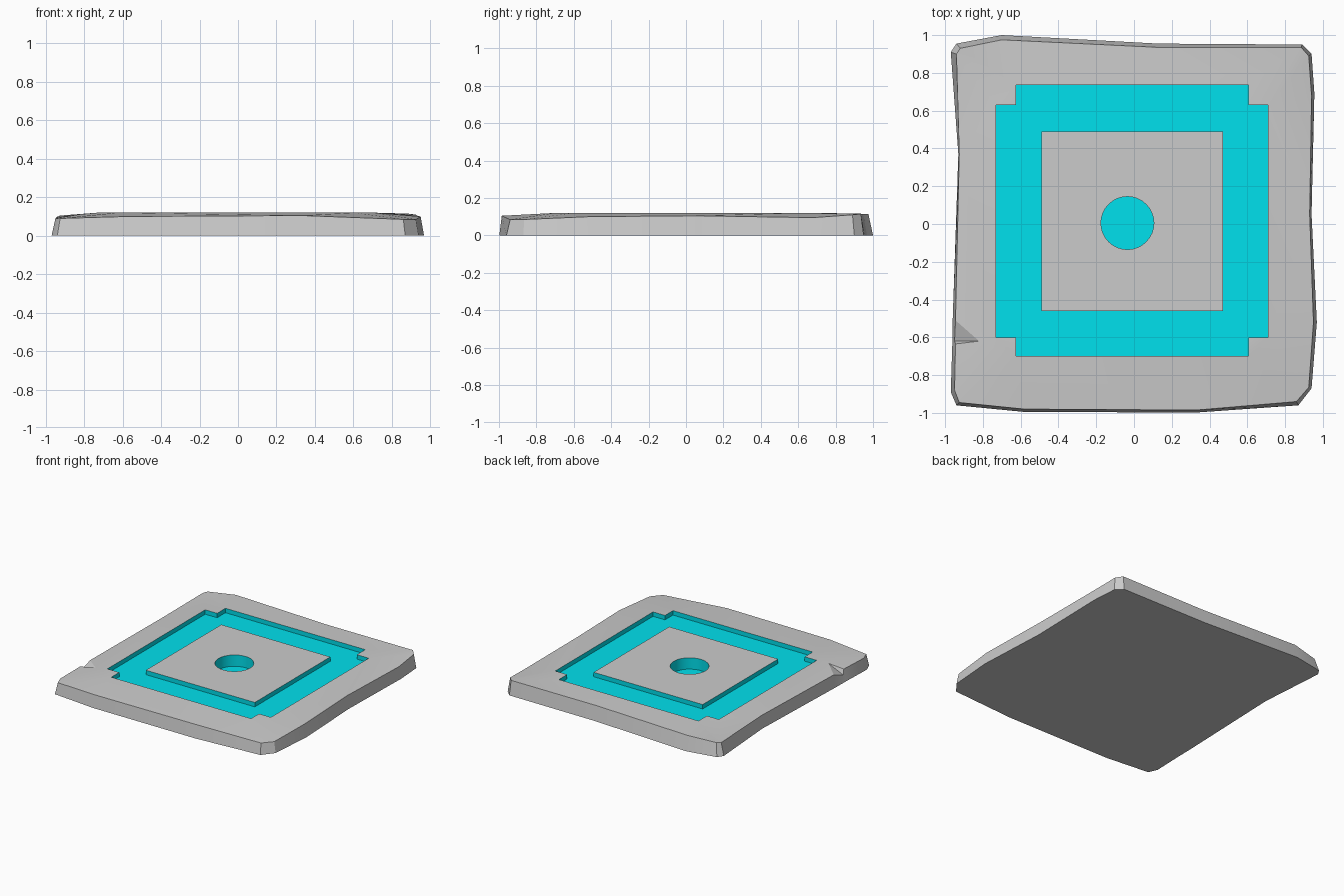
import bpy, bmesh, math

if "Cube" in bpy.data.objects:
    bpy.data.objects.remove(bpy.data.objects["Cube"])

teal = bpy.data.materials.new("teal_inlay")
teal.diffuse_color = (0.0, 0.75, 0.85, 1)
teal.use_nodes = True
teal.node_tree.nodes["Principled BSDF"].inputs["Base Color"].default_value = teal.diffuse_color


def loop(bm, pts):
    return [bm.verts.new(p) for p in pts]


def ring_edges(bm, vs):
    return [bm.edges.get((a, b)) or bm.edges.new((a, b))
            for a, b in zip(vs, vs[1:] + vs[:1])]


def bridge(bm, lo, hi):
    for i in range(len(lo)):
        j = (i + 1) % len(lo)
        bm.faces.new((lo[i], lo[j], hi[j], hi[i]))


def fill_between(bm, outer, inner):
    bmesh.ops.triangle_fill(bm, use_beauty=True, normal=(0, 0, 1),
                            edges=ring_edges(bm, outer) + ring_edges(bm, inner))


def finish(bm, name, mat=None):
    bmesh.ops.recalc_face_normals(bm, faces=bm.faces[:])
    # the highest horizontal face must look up
    flat = [f for f in bm.faces if abs(f.normal.z) > 0.9]
    if max(flat, key=lambda f: f.calc_center_median().z).normal.z < 0:
        bmesh.ops.reverse_faces(bm, faces=bm.faces[:])
    me = bpy.data.meshes.new(name)
    bm.to_mesh(me)
    bm.free()
    ob = bpy.data.objects.new(name, me)
    bpy.context.collection.objects.link(ob)
    if mat:
        me.materials.append(mat)
    bpy.ops.object.select_all(action='DESELECT')
    ob.select_set(True)
    bpy.context.view_layer.objects.active = ob
    bpy.ops.object.shade_smooth_by_angle(angle=math.radians(25))


def at(pts, z):
    return [(x, y, z) for x, y in pts]


TOP, FLOOR, HOLE = 0.12, 0.085, 0.03

# Plan shapes: notched channel outline, square plate, round hole
x0, x1, x2, x3 = -0.73, -0.625, 0.605, 0.71
y0, y1, y2, y3 = -0.70, -0.60, 0.63, 0.735
channel = [(x0, y1), (x0, y2), (x1, y2), (x1, y3), (x2, y3), (x2, y2),
           (x3, y2), (x3, y1), (x2, y1), (x2, y0), (x1, y0), (x1, y1)]
plate = [(-0.49, -0.46), (-0.49, 0.49), (0.47, 0.49), (0.47, -0.46)]
hole = [(-0.035 + 0.14 * math.cos(i * math.tau / 32),
         0.005 + 0.14 * math.sin(i * math.tau / 32)) for i in range(32)]

# Worn slab: foot x, y then rim x, y, z
edge = [
    (-0.97, 0.91, -0.94, 0.90, 0.095), (-0.94, 0.955, -0.92, 0.93, 0.10),
    (-0.70, 1.0, -0.70, 0.975, 0.115), (0.13, 0.955, 0.13, 0.935, 0.115),
    (0.89, 0.95, 0.885, 0.935, 0.115), (0.94, 0.90, 0.925, 0.89, 0.11),
    (0.955, 0.69, 0.94, 0.68, 0.095), (0.94, 0.05, 0.93, 0.05, 0.105),
    (0.968, -0.52, 0.95, -0.52, 0.10), (0.94, -0.87, 0.925, -0.865, 0.085),
    (0.87, -0.96, 0.86, -0.94, 0.085), (0.33, -0.998, 0.33, -0.985, 0.105),
    (-0.58, -0.995, -0.58, -0.98, 0.10), (-0.94, -0.96, -0.925, -0.945, 0.09),
    (-0.97, -0.89, -0.95, -0.88, 0.09), (-0.962, -0.64, -0.945, -0.635, 0.095),
    (-0.962, -0.625, -0.95, -0.62, 0.055), (-0.96, -0.51, -0.945, -0.51, 0.097),
    (-0.93, 0.37, -0.925, 0.37, 0.105)]
bm = bmesh.new()
foot = loop(bm, [(a, b, 0) for a, b, *_ in edge])
rim = loop(bm, [e[2:] for e in edge])
bm.faces.new(foot)
bridge(bm, foot, rim)
# Chip in the left edge: vertex 16 is its low point
apex = bm.verts.new((-0.82, -0.62, 0.112))
bm.faces.new((rim[15], rim[16], apex))
bm.faces.new((rim[16], rim[17], apex))
fill_between(bm, rim[:16] + [apex] + rim[17:], loop(bm, at(channel, TOP)))
finish(bm, "slab")

# Teal sunken channel: outer walls, floor, inner walls
bm = bmesh.new()
outer = loop(bm, at(channel, FLOOR))
inner = loop(bm, at(plate, FLOOR))
fill_between(bm, outer, inner)
bridge(bm, outer, loop(bm, at(channel, TOP)))
bridge(bm, inner, loop(bm, at(plate, TOP)))
finish(bm, "inlay_channel", teal)

# Grey centre plate with a round opening
bm = bmesh.new()
fill_between(bm, loop(bm, at(plate, TOP)), loop(bm, at(hole, TOP)))
finish(bm, "centre_plate")

# Teal round socket
bm = bmesh.new()
base = loop(bm, at(hole, HOLE))
bm.faces.new(base)
bridge(bm, base, loop(bm, at(hole, TOP)))
finish(bm, "socket", teal)
